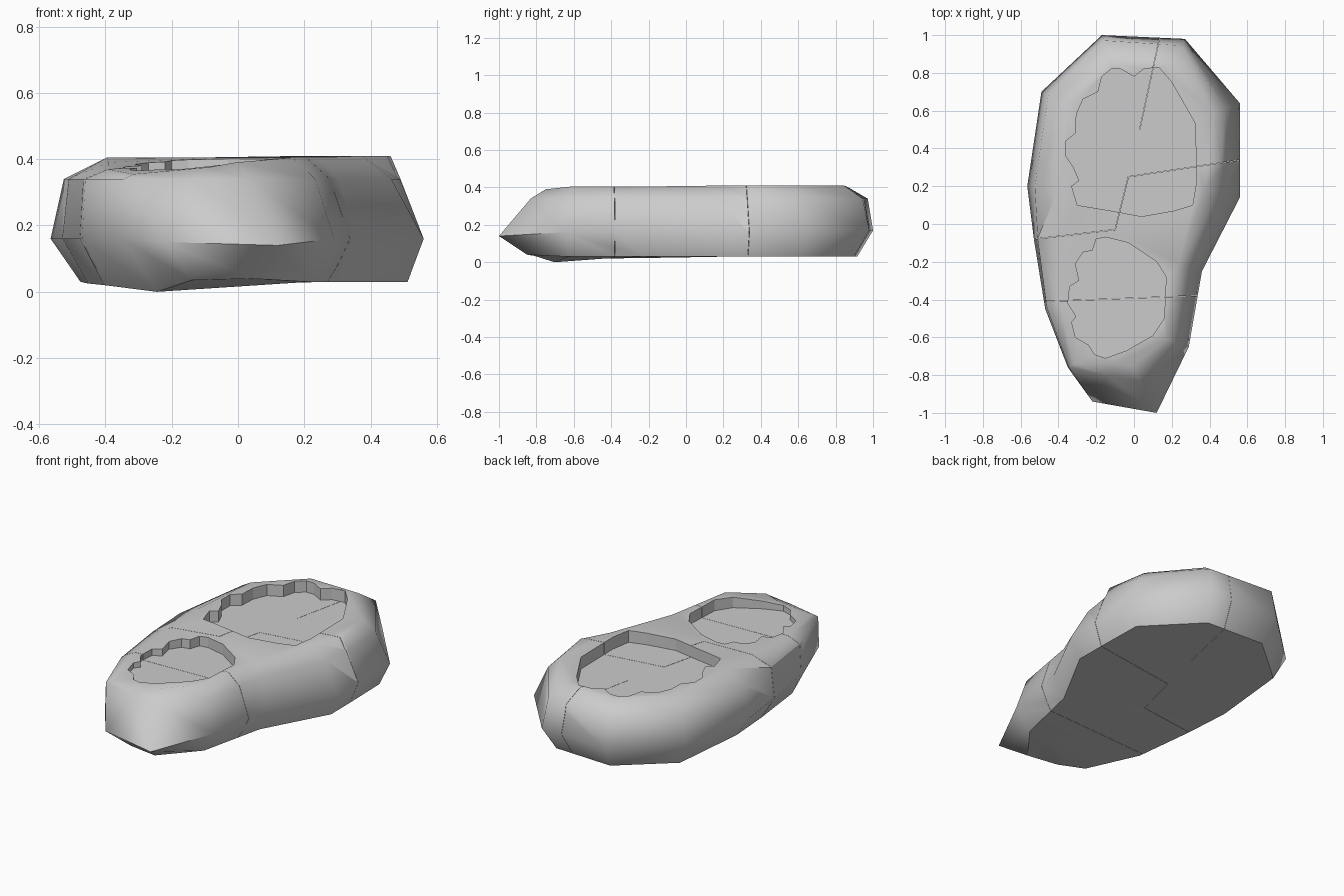
import bpy, bmesh, math
from mathutils import Vector

if "Cube" in bpy.data.objects:
    bpy.data.objects.remove(bpy.data.objects["Cube"])

# Rock outline: x, y, widest z, bottom inset, shoulder inset, top inset, bottom z, top z
stations = [
    (-.17, 1.00, .17, .09, .03, .15, .03, .405), (.27, .98, .17, .09, .04, .15, .03, .41),
    (.56, .64, .16, .06, .08, .15, .03, .41), (.56, .34, .16, .05, .07, .10, .03, .41),
    (.56, .14, .16, .05, .10, .19, .03, .41), (.36, -.25, .16, .06, .06, .13, .03, .405),
    (.29, -.65, .16, .08, .06, .13, .03, .405), (.12, -1.0, .14, .17, .19, .28, .04, .39),
    (-.22, -.94, .15, .15, .16, .24, .035, .375), (-.35, -.76, .16, .12, .005, .04, 0, .355),
    (-.47, -.45, .16, .07, .01, .08, .02, .37), (-.53, -.08, .16, .08, .02, .14, .025, .39),
    (-.565, .20, .16, .09, .04, .17, .03, .405), (-.49, .70, .16, .07, .04, .15, .03, .405)]

big_pool = [(-.07, .82), (0, .78), (.05, .82), (.13, .83), (.20, .75), (.325, .53),
            (.33, .22), (.31, .10), (.21, .07), (.04, .04), (-.12, .07), (-.30, .10),
            (-.33, .20), (-.29, .23), (-.32, .30), (-.36, .36), (-.36, .44), (-.31, .48),
            (-.305, .58), (-.27, .66), (-.19, .70), (-.17, .78), (-.12, .82)]
small_pool = [(-.15, -.07), (-.03, -.10), (.12, -.20), (.17, -.28), (.16, -.50), (.10, -.59),
              (-.04, -.67), (-.15, -.71), (-.21, -.69), (-.24, -.64), (-.31, -.60),
              (-.33, -.52), (-.305, -.49), (-.35, -.42), (-.34, -.33), (-.29, -.30),
              (-.31, -.21), (-.27, -.15), (-.22, -.14), (-.20, -.08)]
cracks = [[(-.7, -.10), (-.10, -.03), (-.03, .25), (.7, .36)],
          [(-.6, -.415), (.45, -.375)], [(.03, .50), (.16, 1.1)]]


def finish(bm, name):
    bmesh.ops.recalc_face_normals(bm, faces=bm.faces)
    mesh = bpy.data.meshes.new(name)
    bm.to_mesh(mesh)
    bm.free()
    ob = bpy.data.objects.new(name, mesh)
    bpy.context.collection.objects.link(ob)
    return ob


def prism(bm, pts, z0, z1):
    face = bm.faces.new([bm.verts.new((x, y, z0)) for x, y in pts])
    ext = bmesh.ops.extrude_face_region(bm, geom=[face])
    for v in ext["geom"]:
        if isinstance(v, bmesh.types.BMVert):
            v.co.z = z1
    for e in bm.edges:
        e.smooth = False


# Rock body: stacked rings following the outline
bm = bmesh.new()
rings = [[], [], [], []]
n = len(stations)
for i, (x, y, zm, b, s, t, zb, zt) in enumerate(stations):
    p = Vector((x, y))
    before = (p - Vector(stations[i - 1][:2])).normalized()
    after = (Vector(stations[(i + 1) % n][:2]) - p).normalized()
    d = (before + after).normalized()
    inward = Vector((d.y, -d.x))
    for ring, inset, z in zip(rings, (b, 0, s, t), (zb, zm, .34, zt)):
        q = p + inward * inset
        ring.append(bm.verts.new((q.x, q.y, z)))
for lo, hi in zip(rings, rings[1:]):
    for i in range(n):
        j = (i + 1) % n
        bm.faces.new((lo[i], lo[j], hi[j], hi[i]))
caps = [bm.faces.new(rings[0]), bm.faces.new(rings[3])]
for e in caps[0].edges:
    e.smooth = False
bmesh.ops.triangulate(bm, faces=caps)
rock = finish(bm, "rock_base")


def cut(ob, cutter):
    cutter.hide_render = True
    mod = ob.modifiers.new("cut", 'BOOLEAN')
    mod.operation, mod.object, mod.solver = 'DIFFERENCE', cutter, 'EXACT'
    bpy.ops.object.select_all(action='DESELECT')
    bpy.context.view_layer.objects.active = ob
    ob.select_set(True)
    bpy.ops.object.modifier_apply(modifier=mod.name)
    bpy.data.objects.remove(cutter)


# Two shallow pools sunk in the top
for pts, name, floor in ((big_pool, "large_pool_cutter", .338),
                         (small_pool, "small_pool_cutter", .338)):
    bm = bmesh.new()
    prism(bm, pts, floor, .6)
    cut(rock, finish(bm, name))

# Hairline cracks running through the rock
w = .0008
for path in cracks:
    bm = bmesh.new()
    flat = abs(path[-1][0] - path[0][0]) > .5
    dx, dy = (0, w) if flat else (w, 0)
    if len(path) > 2:
        dx = -w
    prism(bm, [(x + dx, y + dy) for x, y in path] +
          [(x - dx, y - dy) for x, y in reversed(path)], -.2, .7)
    cut(rock, finish(bm, "crack_cutter"))

# Soft rounded sides, crisp pool and crack edges
bpy.context.view_layer.objects.active = rock
rock.select_set(True)
bpy.ops.object.shade_smooth_by_angle(angle=math.radians(74))
